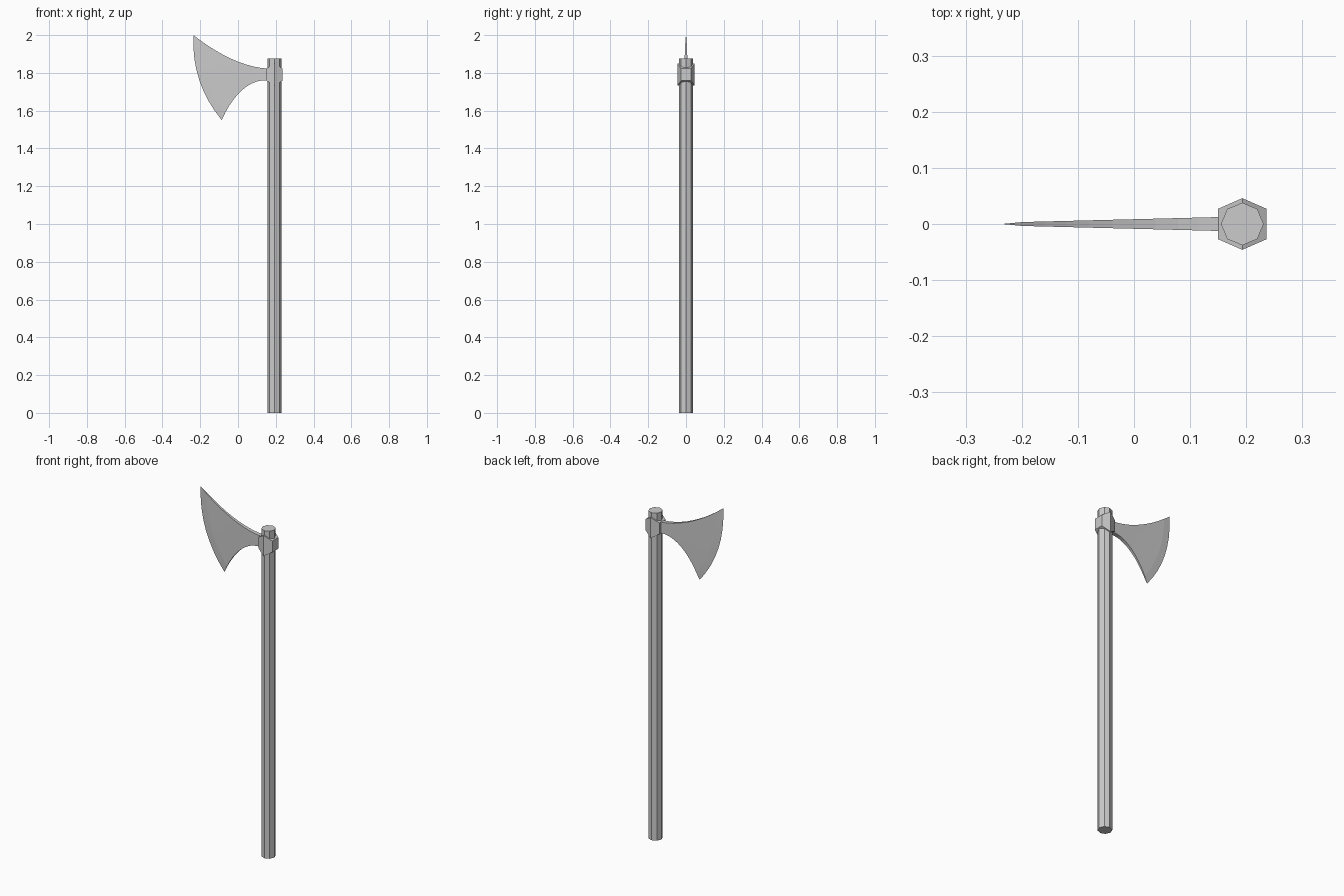
import bpy, bmesh
from mathutils import Vector, geometry

if "Cube" in bpy.data.objects:
    bpy.data.objects.remove(bpy.data.objects["Cube"])

CX = 0.193  # handle axis

def finish(name, bm):
    bmesh.ops.remove_doubles(bm, verts=bm.verts, dist=1e-5)
    bmesh.ops.recalc_face_normals(bm, faces=bm.faces)
    me = bpy.data.meshes.new(name)
    bm.to_mesh(me)
    bm.free()
    ob = bpy.data.objects.new(name, me)
    bpy.context.collection.objects.link(ob)
    return ob

# Handle: octagonal pole
bpy.ops.mesh.primitive_cylinder_add(vertices=8, radius=0.038, depth=1.875,
                                    location=(CX, 0, 0.9375))
bpy.context.object.name = "handle"

# Collar: hexagonal sleeve, pointed up and down at its front and back corners
bm = bmesh.new()
ring = [(0, -0.046, 0.059), (0.0435, -0.027, 0.032), (0.0435, 0.027, 0.032),
        (0, 0.046, 0.059), (-0.0435, 0.027, 0.032), (-0.0435, -0.027, 0.032)]
top = [bm.verts.new((CX + x, y, 1.791 + h)) for x, y, h in ring]
low = [bm.verts.new((CX + x, y, 1.791 - h)) for x, y, h in ring]
for i in range(6):
    j = (i + 1) % 6
    bm.faces.new((low[i], low[j], top[j], top[i]))
for r in (top, low):
    bm.faces.new(r[:4])
    bm.faces.new((r[3], r[4], r[5], r[0]))
finish("collar", bm)

# Blade: lofted between curved top and bottom outlines, thinning to a bowed edge
COLS, ROWS = 10, 8
def curve(pts):
    return geometry.interpolate_bezier(*[Vector((x, 0, z)) for x, z in pts], COLS + 1)

upper = curve([(0.155, 1.823), (0.03, 1.83), (-0.11, 1.90), (-0.236, 2.0)])
lower = curve([(0.155, 1.760), (0.06, 1.77), (-0.03, 1.68), (-0.086, 1.55)])

bm = bmesh.new()
sides = []
for sign in (-1, 1):
    grid = []
    for c in range(COLS + 1):
        t = c / COLS
        half = 0.0 if c == COLS else 0.0125 - 0.010 * t
        chord = upper[c] - lower[c]
        out = Vector((-chord.z, 0, chord.x)).normalized()
        bow = 0.046 * t ** 3
        col = []
        for r in range(ROWS + 1):
            s = r / ROWS
            p = lower[c] + chord * s + out * bow * 4 * s * (1 - s)
            col.append(bm.verts.new((p.x, sign * half, p.z)))
        grid.append(col)
    for c in range(COLS):
        for r in range(ROWS):
            bm.faces.new((grid[c][r], grid[c + 1][r], grid[c + 1][r + 1], grid[c][r + 1]))
    sides.append(grid)
a, b = sides
for c in range(COLS):
    for r in (0, ROWS):
        bm.faces.new((a[c][r], a[c + 1][r], b[c + 1][r], b[c][r]))
for r in range(ROWS):
    bm.faces.new((a[0][r], a[0][r + 1], b[0][r + 1], b[0][r]))
finish("blade", bm)
